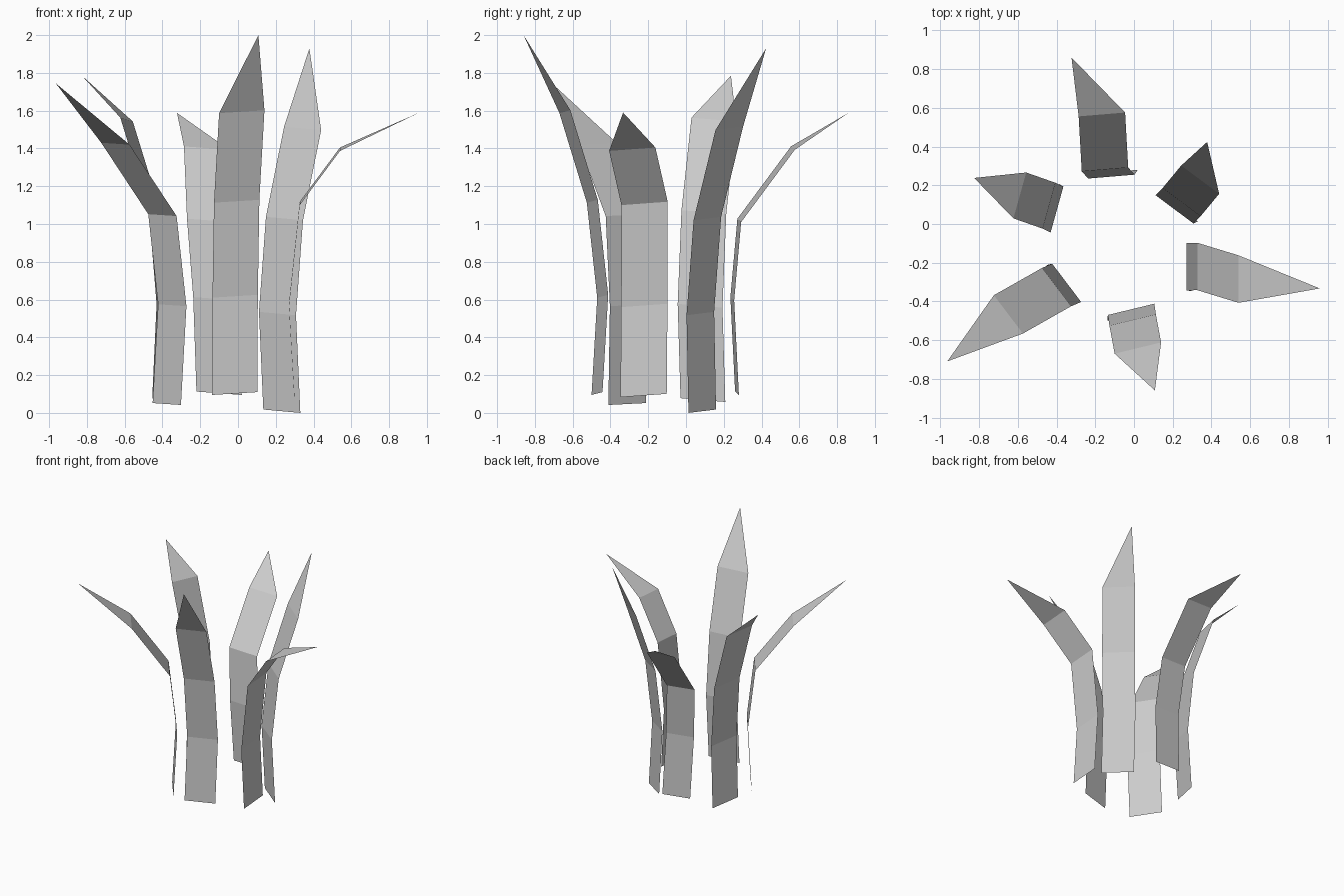
import bpy
from mathutils import Vector

# Each blade: name, width vector, one edge from root to shoulder, tip
BLADES = [
    ("blade_back", (-0.24, -0.02, 0.018),
     [(0.02, 0.28, 0.095), (0.003, 0.255, 0.595), (-0.03, 0.292, 1.01), (-0.046, 0.576, 1.393)],
     (-0.323, 0.86, 1.588)),
    ("blade_right", (0, 0.245, 0.018),
     [(0.298, -0.347, 0.083), (0.27, -0.343, 0.56), (0.327, -0.342, 1.1), (0.54, -0.407, 1.387)],
     (0.96, -0.333, 1.59)),
    ("blade_front", (0.24, 0.058, 0.015),
     [(-0.138, -0.5, 0.095), (-0.135, -0.47, 0.61), (-0.127, -0.525, 1.113), (-0.1, -0.67, 1.587)],
     (0.108, -0.86, 2.0)),
    ("blade_front_left", (0.15, -0.198, -0.01),
     [(-0.452, -0.213, 0.052), (-0.423, -0.205, 0.575), (-0.475, -0.227, 1.052), (-0.724, -0.368, 1.43)],
     (-0.965, -0.71, 1.745)),
    ("blade_left", (-0.066, -0.237, 0.02),
     [(-0.388, 0.208, 0.058), (-0.365, 0.193, 0.557), (-0.406, 0.213, 1.053), (-0.557, 0.266, 1.543)],
     (-0.826, 0.238, 1.785)),
    ("blade_back_right", (-0.196, 0.146, 0.018),
     [(0.33, 0.013, 0.0), (0.307, 0.003, 0.517), (0.344, 0.04, 1.02), (0.44, 0.156, 1.497)],
     (0.378, 0.424, 1.93)),
]


def blade(name, width, edge, tip):
    """Flat folded strip ending in a triangular tip."""
    verts = []
    for p in edge:
        verts += [Vector(p), Vector(p) + Vector(width)]
    verts.append(Vector(tip))
    faces = [(2 * i, 2 * i + 1, 2 * i + 3, 2 * i + 2) for i in range(len(edge) - 1)]
    last = len(verts) - 1
    faces.append((last - 2, last - 1, last))
    mesh = bpy.data.meshes.new(name)
    mesh.from_pydata(verts, [], faces)
    mesh.update()
    bpy.context.collection.objects.link(bpy.data.objects.new(name, mesh))


# Ring of six grass blades
for spec in BLADES:
    blade(*spec)
